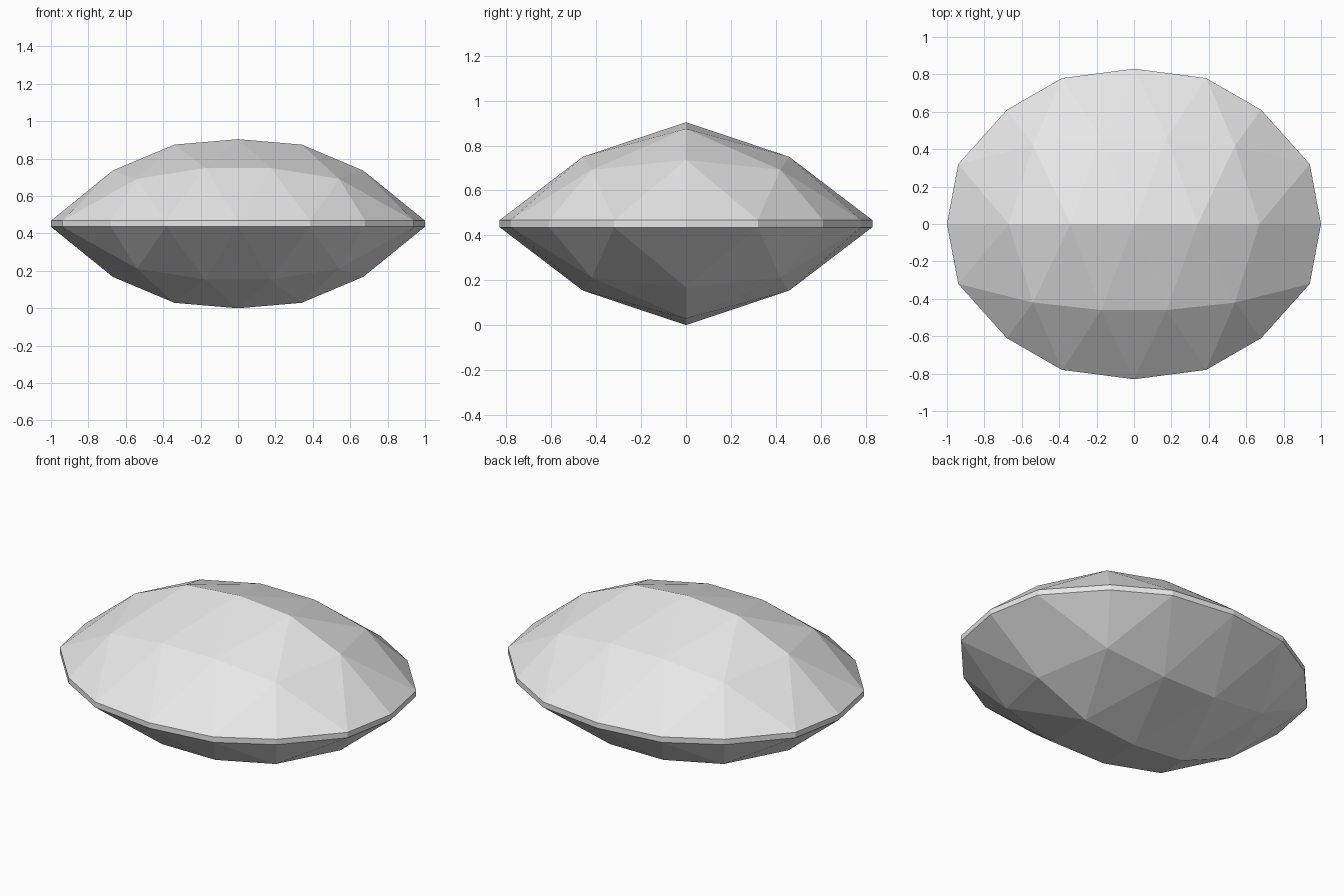
import bpy
import bmesh
from mathutils import Vector

if "Cube" in bpy.data.objects:
    bpy.data.objects.remove(bpy.data.objects["Cube"], do_unlink=True)

MID_Z = 0.452        # height of the girdle's centre
HALF = 0.016         # half the girdle's thickness

# Rows of facet corners (x >= 0, y, height above the girdle's centre)
RIDGE = [(0, 0, 0.452), (0.34, 0, 0.423), (0.67, 0, 0.284), (1, 0, HALF)]
MIDDLE = [(0.175, 0.46, 0.298), (0.54, 0.42, 0.24), (0.94, 0.32, HALF)]
OUTER = [(0, 0.83, HALF), (0.385, 0.78, HALF), (0.68, 0.61, HALF)]

stone = bpy.data.materials.new("stone_grey")
stone.use_nodes = True
GREY = (0.8, 0.8, 0.8, 1)
stone.diffuse_color = GREY
stone.node_tree.nodes["Principled BSDF"].inputs["Base Color"].default_value = GREY


def full_row(row):
    """Mirror a row across x, left to right."""
    left = [(-x, y, z) for x, y, z in reversed(row) if x > 0]
    return left + row


def make_part(name, faces):
    """Object from loose polygons, merged and turned outwards."""
    bm = bmesh.new()
    for face in faces:
        bm.faces.new([bm.verts.new(p) for p in face])
    bmesh.ops.remove_doubles(bm, verts=bm.verts, dist=0.001)
    bm.normal_update()
    for f in bm.faces:
        if f.normal.dot(f.calc_center_median() - Vector((0, 0, MID_Z))) < 0:
            f.normal_flip()
    mesh = bpy.data.meshes.new(name)
    bm.to_mesh(mesh)
    bm.free()
    mesh.materials.append(stone)
    obj = bpy.data.objects.new(name, mesh)
    bpy.context.collection.objects.link(obj)


def dome_faces(up):
    """Triangle strips between rows, on both sides of the ridge."""
    faces = []
    for side in (1, -1):
        rows = [[(x, side * y, MID_Z + up * z) for x, y, z in full_row(r)]
                for r in (RIDGE, MIDDLE, OUTER)]
        for a, b in zip(rows, rows[1:]):
            faces += [(a[i], a[i + 1], b[i]) for i in range(len(b))]
            faces += [(b[i], b[i + 1], a[i + 1]) for i in range(len(b) - 1)]
    return faces


# Upper and lower faceted domes
make_part("crown", dome_faces(1))
make_part("pavilion", dome_faces(-1))

# Thin upright band around the widest outline
quarter = [RIDGE[-1], MIDDLE[-1]] + OUTER[::-1]
back = quarter + [(-x, y, z) for x, y, z in quarter[-2::-1]]
outline = back + [(-x, -y, z) for x, y, z in back[1:-1]]
band = []
for p, q in zip(outline, outline[1:] + outline[:1]):
    band.append([(v[0], v[1], MID_Z + s * HALF)
                 for v, s in ((p, -1), (q, -1), (q, 1), (p, 1))])
make_part("girdle", band)
